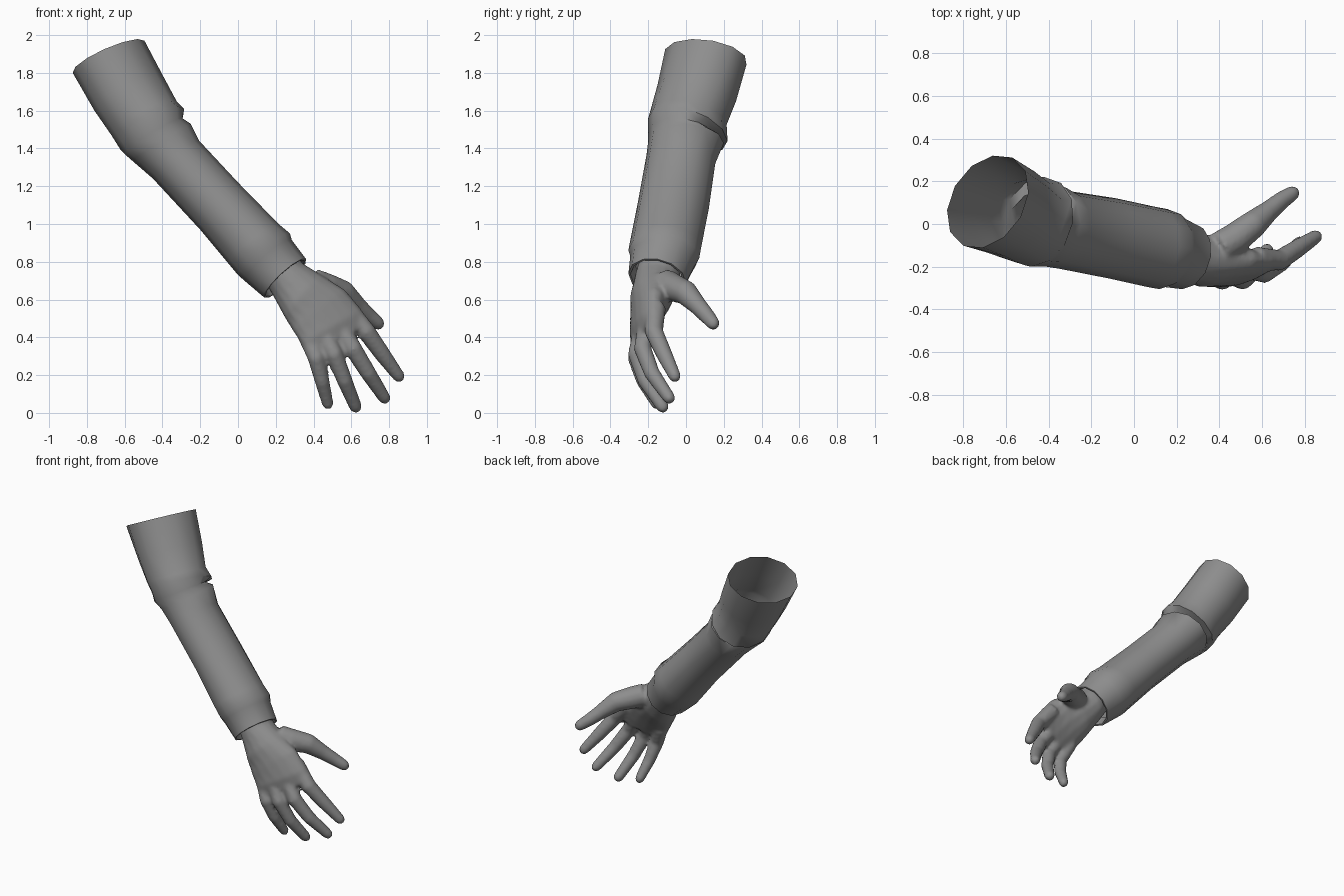
import bpy, bmesh, math
from mathutils import Vector

if "Cube" in bpy.data.objects:
    bpy.data.objects.remove(bpy.data.objects["Cube"])

grey = bpy.data.materials.new("cloth_grey")
grey.diffuse_color = (0.27, 0.27, 0.27, 1)
grey.use_nodes = True
grey.node_tree.nodes["Principled BSDF"].inputs["Base Color"].default_value = grey.diffuse_color
Y = Vector((0, 1, 0))


def bridge(bm, rings):
    """Skin a list of vertex rings with quads."""
    n = len(rings[0])
    for a, b in zip(rings, rings[1:]):
        for i in range(n):
            j = (i + 1) % n
            bm.faces.new((a[i], a[j], b[j], b[i]))


def ellipse(bm, c, u, v, n):
    return [bm.verts.new(c + u * math.cos(k * math.tau / n) + v * math.sin(k * math.tau / n))
            for k in range(n)]


def tangents(pts):
    last = len(pts) - 1
    return [(pts[min(i + 1, last)] - pts[max(i - 1, 0)]).normalized() for i in range(len(pts))]


def loft(bm, sections, n, cap):
    """Sections: lower x, z, upper x, z, front y, back y, sideways y tilt."""
    cs = [Vector(((a + c) / 2, (e + f) / 2, (b + d) / 2)) for a, b, c, d, e, f, _ in sections]
    rings = []
    for (a, b, c, d, e, f, tilt), p, t in zip(sections, cs, tangents(cs)):
        u = Vector(((c - a) / 2, tilt, (d - b) / 2))
        v = Y - t * t.y
        v *= (f - e) / 2 / v.y
        rings.append(ellipse(bm, p, u, v, n))
    bridge(bm, rings)
    if cap:
        bm.faces.new(rings[0])
        bm.faces.new(rings[-1])
    return rings


def digit(bm, path, n=12):
    """Tapered tube with a rounded tip."""
    pts = [Vector(p[:3]) for p in path]
    rad = [p[3] for p in path]
    ts = tangents(pts)
    tip, r, t = pts[-1], rad[-1], ts[-1]
    for ahead, scale in ((0.55, 0.84), (0.9, 0.5), (1.0, 0.2)):
        pts.append(tip + t * r * ahead)
        rad.append(r * scale)
        ts.append(t)
    rings = []
    for p, r, t in zip(pts, rad, ts):
        v = (Y - t * t.y).normalized()
        rings.append(ellipse(bm, p, t.cross(v) * r, v * r, n))
    bridge(bm, rings)
    bm.faces.new(rings[0])
    bm.faces.new(rings[-1])


def finish(bm, name):
    bmesh.ops.recalc_face_normals(bm, faces=bm.faces)
    me = bpy.data.meshes.new(name)
    bm.to_mesh(me)
    bm.free()
    me.materials.append(grey)
    ob = bpy.data.objects.new(name, me)
    bpy.context.collection.objects.link(ob)
    bpy.ops.object.select_all(action='DESELECT')
    ob.select_set(True)
    bpy.context.view_layer.objects.active = ob
    return ob


# Sleeve: open tube with elbow folds and a turned-in cuff
sleeve_sections = [
    (-0.875, 1.80, -0.495, 1.97, -0.11, 0.32, 0.04),
    (-0.76, 1.60, -0.40, 1.79, -0.15, 0.265, 0.02),
    (-0.67, 1.47, -0.325, 1.65, -0.19, 0.215, 0),
    (-0.62, 1.39, -0.285, 1.61, -0.20, 0.22, 0),
    (-0.60, 1.37, -0.295, 1.56, -0.20, 0.155, 0),
    (-0.56, 1.335, -0.25, 1.53, -0.20, 0.20, 0),
    (-0.45, 1.24, -0.205, 1.44, -0.21, 0.155, 0),
    (-0.20, 0.97, 0.0, 1.22, -0.255, 0.12, 0),
    (-0.05, 0.79, 0.215, 1.0, -0.295, 0.08, 0),
    (0.0, 0.73, 0.275, 0.95, -0.305, 0.07, 0),
    (0.04, 0.695, 0.285, 0.915, -0.295, 0.045, 0),
    (0.14, 0.61, 0.36, 0.815, -0.305, 0.0, 0),
]
bm = bmesh.new()
rings = loft(bm, sleeve_sections, 12, False)
edge = [v.co.copy() for v in rings[-1]]
mid = sum(edge, Vector()) / len(edge)
back = Vector((-0.62, 0.15, 0.72)) * 0.06
lip = [bm.verts.new(mid + (p - mid) * 0.93) for p in edge]
inner = [bm.verts.new(mid + (p - mid) * 0.80 + back) for p in edge]
bridge(bm, [rings[-1], lip, inner])
finish(bm, "sleeve")
bpy.ops.object.shade_smooth_by_angle(angle=math.radians(50))

# Hand: palm and digits merged into one smooth skin
palm_sections = [
    (0.13, 0.71, 0.29, 0.86, -0.25, -0.03, 0),
    (0.18, 0.63, 0.345, 0.79, -0.27, -0.03, 0),
    (0.25, 0.50, 0.46, 0.72, -0.295, -0.07, 0.02),
    (0.295, 0.425, 0.57, 0.65, -0.29, -0.11, 0.035),
    (0.34, 0.36, 0.66, 0.54, -0.285, -0.15, 0.045),
    (0.375, 0.32, 0.69, 0.46, -0.265, -0.175, 0.05),
]
digits = [
    # little finger
    [(0.36, -0.23, 0.42, .05), (0.415, -0.265, 0.29, .046), (0.445, -0.225, 0.17, .040),
     (0.475, -0.155, 0.05, .032)],
    # ring finger
    [(0.44, -0.23, 0.45, .05), (0.51, -0.262, 0.31, .047), (0.565, -0.215, 0.17, .042),
     (0.622, -0.125, 0.034, .035)],
    # middle finger
    [(0.51, -0.20, 0.50, .05), (0.61, -0.23, 0.34, .048), (0.69, -0.18, 0.21, .043),
     (0.775, -0.09, 0.08, .034)],
    # index finger
    [(0.57, -0.16, 0.56, .055), (0.68, -0.17, 0.43, .050), (0.765, -0.115, 0.31, .044),
     (0.85, -0.06, 0.195, .034)],
    # thumb
    [(0.40, -0.11, 0.69, .075), (0.47, -0.07, 0.665, .075), (0.56, 0.0, 0.635, .066),
     (0.63, 0.06, 0.57, .050), (0.69, 0.11, 0.515, .043), (0.74, 0.143, 0.475, .037)],
]
bm = bmesh.new()
loft(bm, palm_sections, 16, True)
for path in digits:
    digit(bm, path)
hand = finish(bm, "hand")
skin = hand.modifiers.new("merge", 'REMESH')
skin.mode = 'VOXEL'
skin.voxel_size = 0.012
skin.use_smooth_shade = True
soft = hand.modifiers.new("soften", 'SMOOTH')
soft.factor = 0.5
soft.iterations = 6
for name in ("merge", "soften"):
    bpy.ops.object.modifier_apply(modifier=name)
bpy.ops.object.shade_smooth()
